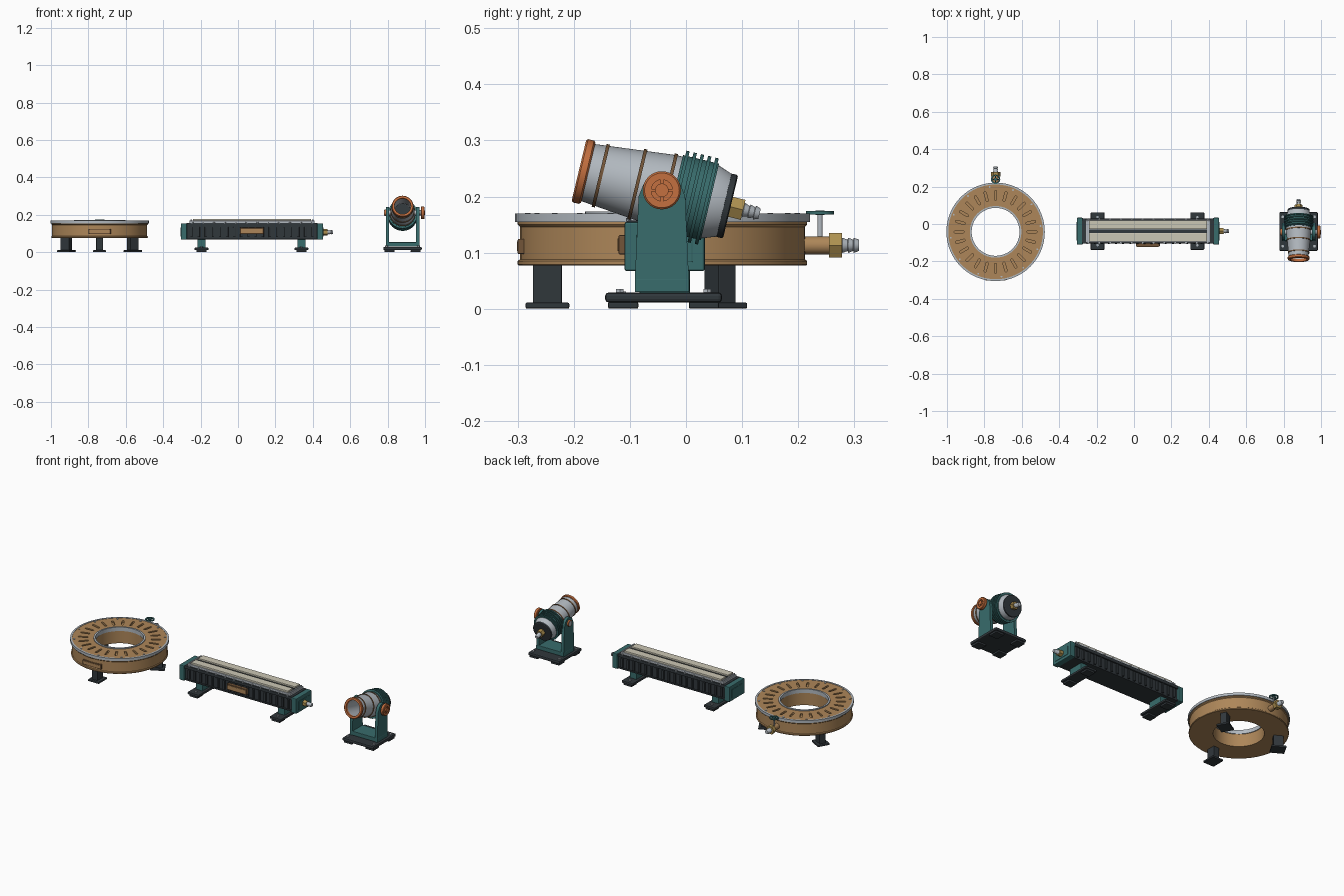
import bpy, bmesh
from math import radians, pi, cos, sin
from mathutils import Matrix, Vector

if "Cube" in bpy.data.objects:
    bpy.data.objects.remove(bpy.data.objects["Cube"])

COL = dict(bronze=(.42, .24, .10), brown=(.17, .09, .04), teal=(.04, .15, .15), dark=(.03, .038, .044),
           silver=(.45, .49, .53), copper=(.55, .16, .05), cream=(.60, .57, .46), brass=(.42, .28, .08))
MAT = {}
for k, c in COL.items():
    MAT[k] = bpy.data.materials.new(k)
    MAT[k].diffuse_color = (*c, 1)

T = Matrix.Translation
def R(deg, axis):
    return Matrix.Rotation(radians(deg), 4, axis)

def finish(name, bm, mat, M, smooth=True):
    bmesh.ops.recalc_face_normals(bm, faces=bm.faces)
    if smooth:
        for f in bm.faces:
            f.smooth = True
        for e in bm.edges:
            e.smooth = e.calc_face_angle(0) < radians(32)
    me = bpy.data.meshes.new(name)
    bm.to_mesh(me)
    bm.free()
    ob = bpy.data.objects.new(name, me)
    bpy.context.collection.objects.link(ob)
    me.materials.append(MAT[mat])
    ob.matrix_world = M
    return ob

def box(name, size, loc, mat, M=Matrix(), bevel=.002):
    bm = bmesh.new()
    bmesh.ops.create_cube(bm, size=1)
    bmesh.ops.scale(bm, vec=size, verts=bm.verts)
    if bevel:
        bmesh.ops.bevel(bm, geom=bm.edges[:], offset=bevel, segments=2, profile=.5, affect='EDGES')
    return finish(name, bm, mat, M @ T(loc), False)

def lathe(name, prof, mat, M, n=48, ring=False):
    """Spin an (r, z) profile about local z; ring closes the profile loop."""
    bm = bmesh.new()
    loops = [[bm.verts.new((r * cos(2*pi*i/n), r * sin(2*pi*i/n), z)) for i in range(n)] for r, z in prof]
    for a, b in zip(loops, loops[1:] + ([loops[0]] if ring else [])):
        for i in range(n):
            bm.faces.new((a[i], a[(i+1) % n], b[(i+1) % n], b[i]))
    if not ring:
        bm.faces.new(loops[0])
        bm.faces.new(loops[-1])
    return finish(name, bm, mat, M)

def cyl(name, r, z0, z1, mat, M, n=24):
    return lathe(name, [(r, z0), (r, z1)], mat, M, n)

def band(name, r0, r1, z0, z1, mat, M, n=64):
    return lathe(name, [(r0, z0), (r1, z0), (r1, z1), (r0, z1)], mat, M, n, True)

def prism(name, pts, depth, mat, M):
    bm = bmesh.new()
    f = bm.faces.new([bm.verts.new((p[0], p[1], -depth/2)) for p in pts])
    g = bmesh.ops.extrude_face_region(bm, geom=[f])['geom']
    bmesh.ops.translate(bm, vec=(0, 0, depth), verts=[v for v in g if isinstance(v, bmesh.types.BMVert)])
    return finish(name, bm, mat, M)

def hose_fitting(name, M, nut, barb, r_nut, r):
    """Hex nut followed by a ridged hose barb along local z."""
    cyl(name + "_nut", r_nut, 0, nut, 'brass', M, 6)
    p, s = [(r*.75, nut - .002)], (barb / 3)
    for i in range(3):
        p += [(r, nut + i*s + .001), (r*.75, nut + (i+1)*s)]
    lathe(name + "_barb", p, 'silver', M, 20)

# ---- ring burner ----
C = T((-.74, -.042, 0))
body = lathe("ring_body", [(.132, .077), (.256, .077), (.258, .079), (.258, .085), (.254, .088), (.254, .146),
             (.258, .150), (.258, .168), (.132, .168)], 'bronze', C, 96, True)
bm = bmesh.new()
for i in range(24):
    a = R(i * 15, 'Z')
    pts = [Vector((.195 + s*.021 + s*.006*cos(t), s*.006*sin(t), 0))
           for s in (1, -1) for t in [radians(-90 + 30*k) for k in range(7)]]
    lo, hi = ([bm.verts.new(a @ (p + Vector((0, 0, z)))) for p in pts] for z in (.158, .18))
    bm.faces.new(lo); bm.faces.new(hi)
    for j in range(14):
        bm.faces.new((lo[j], lo[(j+1) % 14], hi[(j+1) % 14], hi[j]))
cut = finish("slot_cutter", bm, 'brown', C, False)
cut.hide_render = True
cut.hide_set(True)
mod = body.modifiers.new("slots", 'BOOLEAN')
mod.operation, mod.object, mod.solver = 'DIFFERENCE', cut, 'EXACT'
band("ring_outer_rim", .253, .263, .155, .170, 'silver', C, 96)
band("ring_inner_rim", .128, .138, .150, .173, 'silver', C, 96)
for i in range(12):
    cyl("ring_screw", .005, .166, .171, 'silver', C @ R(7.5 + i*30, 'Z') @ T((.242, 0, 0)), 10)
for ang in (-90, 30, 150):
    L = C @ R(ang, 'Z')
    box("ring_leg", (.052, .036, .07), (.205, 0, .044), 'dark', L)
    box("ring_foot", (.078, .07, .011), (.205, 0, .0055), 'dark', L, .003)
box("ring_label_plate", (.12, .014, .027), (-.74, -.293, .111), 'brown')
box("ring_label_face", (.108, .014, .017), (-.74, -.2945, .111), 'bronze', bevel=.001)
P = T((-.74, 0, .113)) @ R(-90, 'X')
cyl("ring_inlet_pipe", .016, .20, .256, 'bronze', P)
hose_fitting("ring_inlet", P @ T((0, 0, .255)), .023, .03, .025, .0135)
V = T((-.74, .239, 0))
cyl("valve_stem", .0045, .12, .172, 'silver', V, 16)
band("valve_wheel", .018, .025, .168, .174, 'teal', V, 32)
cyl("valve_hub", .008, .167, .175, 'teal', V, 16)
for i in range(2):
    box("valve_spoke", (.042, .005, .004), (0, 0, .171), 'teal', V @ R(i*90, 'Z'), 0)

# ---- bar burner ----
B = T((.075, -.038, 0))
box("bar_body", (.71, .118, .085), (0, 0, .1125), 'dark', B)
box("bar_top_lip", (.70, .134, .018), (0, 0, .148), 'dark', B)
box("bar_bottom_lip", (.70, .128, .008), (0, 0, .073), 'dark', B)
box("bar_top_frame", (.67, .122, .013), (0, 0, .162), 'silver', B)
for s in (-1, 1):
    box("burner_strip", (.63, .046, .012), (0, s*.033, .173), 'cream', B)
    box("bar_end_cap", (.032, .143, .088), (s*.364, 0, .111), 'teal', B, .004)
    box("bar_end_panel", (.006, .10, .05), (s*.379, 0, .108), 'teal', B)
    for i in range(18):
        box("bar_fin", (.012, .012, .055), (-.323 + i*.038, s*.062, .108), 'dark', B)
    for i in range(12):
        cyl("bar_bolt", .005, .155, .162, 'silver', B @ T((-.319 + i*.058, s*.064, 0)), 8)
    box("bar_leg", (.044, .09, .05), (s*.267 - .003, 0, .048), 'teal', B)
    box("bar_foot", (.074, .20, .014), (s*.267 - .003, 0, .018), 'dark', B, .004)
    for t in (-1, 1):
        box("bar_foot_pad", (.054, .05, .012), (s*.267 - .003, t*.072, .006), 'dark', B, .003)
        box("strip_end", (.008, .112, .010), (t*.325, 0, .171), 'silver', B)
        cyl("bar_foot_bolt", .007, .024, .031, 'silver', B @ T((s*.267 - .003, t*.075, 0)), 6)
box("burner_groove", (.63, .018, .006), (0, 0, .168), 'dark', B, 0)
box("bar_label_plate", (.128, .02, .034), (.074, -.110, .114), 'brown')
box("bar_label_face", (.114, .02, .022), (.074, -.1125, .114), 'bronze', bevel=.001)
hose_fitting("bar_inlet", T((.453, -.038, .107)) @ R(90, 'Y'), .025, .03, .018, .012)

# ---- tilted torch stand ----
box("torch_base", (.205, .208, .018), (.88, -.040, .020), 'dark', bevel=.006)
for sx in (-1, 1):
    for sy in (-1, 1):
        box("torch_foot_pad", (.054, .054, .012), (.88 + sx*.07, -.04 + sy*.072, .006), 'dark', bevel=.003)
        cyl("torch_base_bolt", .008, .028, .035, 'silver', T((.88 + sx*.085, -.04 + sy*.078, 0)), 6)
box("yoke_bridge", (.18, .096, .024), (.88, -.042, .042), 'teal')
arm = [(.048, .03), (.048, .055), (.0415, .20)]
arc = [(.036*cos(radians(a)), .207 + .036*sin(radians(a))) for a in range(20, 161, 14)]
pts = arm + arc + [(-x, z) for x, z in reversed(arm)]
YZ = Matrix(((0, 0, 1, 0), (1, 0, 0, 0), (0, 1, 0, 0), (0, 0, 0, 1)))
for s in (-1, 1):
    prism("yoke_arm", pts, .017, 'teal', T((.88 + s*.081, -.043, 0)) @ YZ)
    cyl("pivot_pin", .014, .05, .10, 'silver', T((.88, -.043, .211)) @ R(s*90, 'Y'))
X = T((.88, -.043, .211)) @ R(90, 'Y')
lathe("tilt_knob", [(.030, .098), (.034, .101), (.034, .114), (.031, .117), (.019, .117), (.019, .110),
                    (.012, .110), (.012, .120)], 'copper', X, 32)
for i in range(4):
    box("knob_rib", (.01, .005, .006), (.0155, 0, .112), 'copper', X @ R(i*90, 'Z'), 0)
cyl("pivot_cap", .018, .088, .098, 'copper', T((.88, -.043, .211)) @ R(-90, 'Y'))

# ---- torch barrel along a tilted axis ----
A = T((.88, -.043, .211)) @ R(76.5, 'X')
lathe("torch_barrel", [(.05, -.118), (.056, -.118), (.067, -.088), (.067, -.01), (.066, 0), (.052, .138),
                       (.052, .148), (.044, .148), (.046, .02)], 'silver', A, 64)
cyl("bore_floor", .044, .02, .026, 'dark', A, 48)
lathe("torch_lip", [(.044, .137), (.055, .135), (.058, .138), (.058, .149), (.055, .152), (.044, .152)],
      'copper', A, 64, True)
for z, r in ((.112, .0575), (.045, .0645), (-.010, .0695)):
    band("barrel_band", r - .008, r, z - .003, z + .003, 'brown', A)
band("fin_core", .06, .070, -.088, -.022, 'teal', A)
for i in range(5):
    band("cooling_fin", .06, .079, -.032 - i*.0133, -.026 - i*.0133, 'teal', A)
lathe("rear_flange", [(.055, -.126), (.058, -.124), (.058, -.114), (.05, -.112)], 'dark', A, 64)
hose_fitting("torch_inlet", A @ T((0, 0, -.125)) @ R(180, 'X'), .024, .03, .021, .0125)

for m in bpy.data.materials:
    if m.users and not m.is_grease_pencil:
        m.use_nodes = True
        m.node_tree.nodes["Principled BSDF"].inputs["Base Color"].default_value = m.diffuse_color
